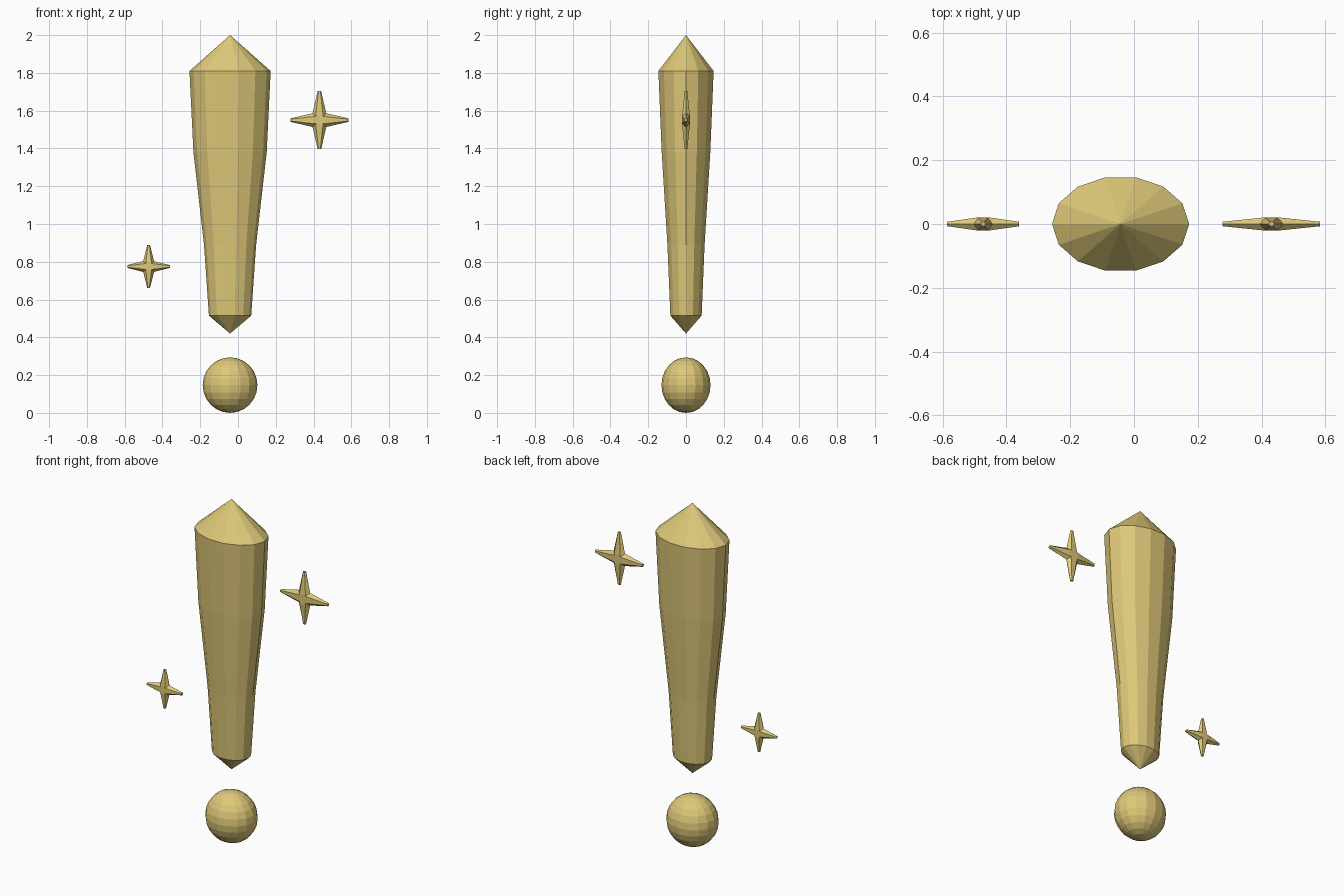
import bpy, bmesh, math
from mathutils import Matrix

cube = bpy.data.objects.get("Cube")
if cube:
    bpy.data.objects.remove(cube)

gold = bpy.data.materials.new("gold")
gold.use_nodes = True
color = (0.73, 0.58, 0.19, 1)
gold.diffuse_color = color
gold.node_tree.nodes["Principled BSDF"].inputs["Base Color"].default_value = color


def loft(bm, profile, sides, matrix):
    """Skin elliptical rings (z, rx, ry); a zero radius makes a point."""
    rings = []
    for z, rx, ry in profile:
        count = sides if rx else 1
        rings.append([bm.verts.new(matrix @ Matrix.Translation(
            (rx * math.cos(math.tau * i / sides), ry * math.sin(math.tau * i / sides), z)
        ).translation) for i in range(count)])
    for low, high in zip(rings, rings[1:]):
        for i in range(sides):
            j = (i + 1) % sides
            quad = [low[i % len(low)], low[j % len(low)], high[j % len(high)], high[i % len(high)]]
            bm.faces.new(list(dict.fromkeys(quad)))
    for ring in (rings[0], rings[-1]):
        if len(ring) > 1:
            bm.faces.new(ring)


def finish(name, bm, location):
    bmesh.ops.recalc_face_normals(bm, faces=bm.faces)
    mesh = bpy.data.meshes.new(name)
    bm.to_mesh(mesh)
    bm.free()
    mesh.materials.append(gold)
    obj = bpy.data.objects.new(name, mesh)
    obj.location = location
    bpy.context.collection.objects.link(obj)


# Tapered shaft with pointed ends
bm = bmesh.new()
loft(bm, [(0.42, 0, 0), (0.515, 0.112, 0.085), (0.89, 0.138, 0.101),
          (1.38, 0.194, 0.132), (1.81, 0.215, 0.15), (2.0, 0, 0)], 14, Matrix())
finish("mark_shaft", bm, (-0.042, 0, 0))

# Faceted dot below the shaft
bm = bmesh.new()
bmesh.ops.create_uvsphere(bm, u_segments=16, v_segments=12, radius=1,
                          matrix=Matrix.Diagonal((0.145, 0.13, 0.147, 1)))
finish("mark_dot", bm, (-0.042, 0, 0.147))


# Four-pointed sparkles: two crossed hexagonal spindles
def sparkle(name, location, reach, width):
    bm = bmesh.new()
    tip, waist = (width * 0.25, 0.008), (width, 0.023)
    profile = [(-reach, *tip), (-width * 0.75, *waist), (width * 0.75, *waist), (reach, *tip)]
    for turn in (0, math.pi / 2):
        loft(bm, profile, 6, Matrix.Rotation(turn, 4, "Y"))
    finish(name, bm, location)


sparkle("upper_left_sparkle", (0.431, 0, 1.55), 0.153, 0.038)
sparkle("lower_right_sparkle", (-0.473, 0, 0.775), 0.113, 0.03)
